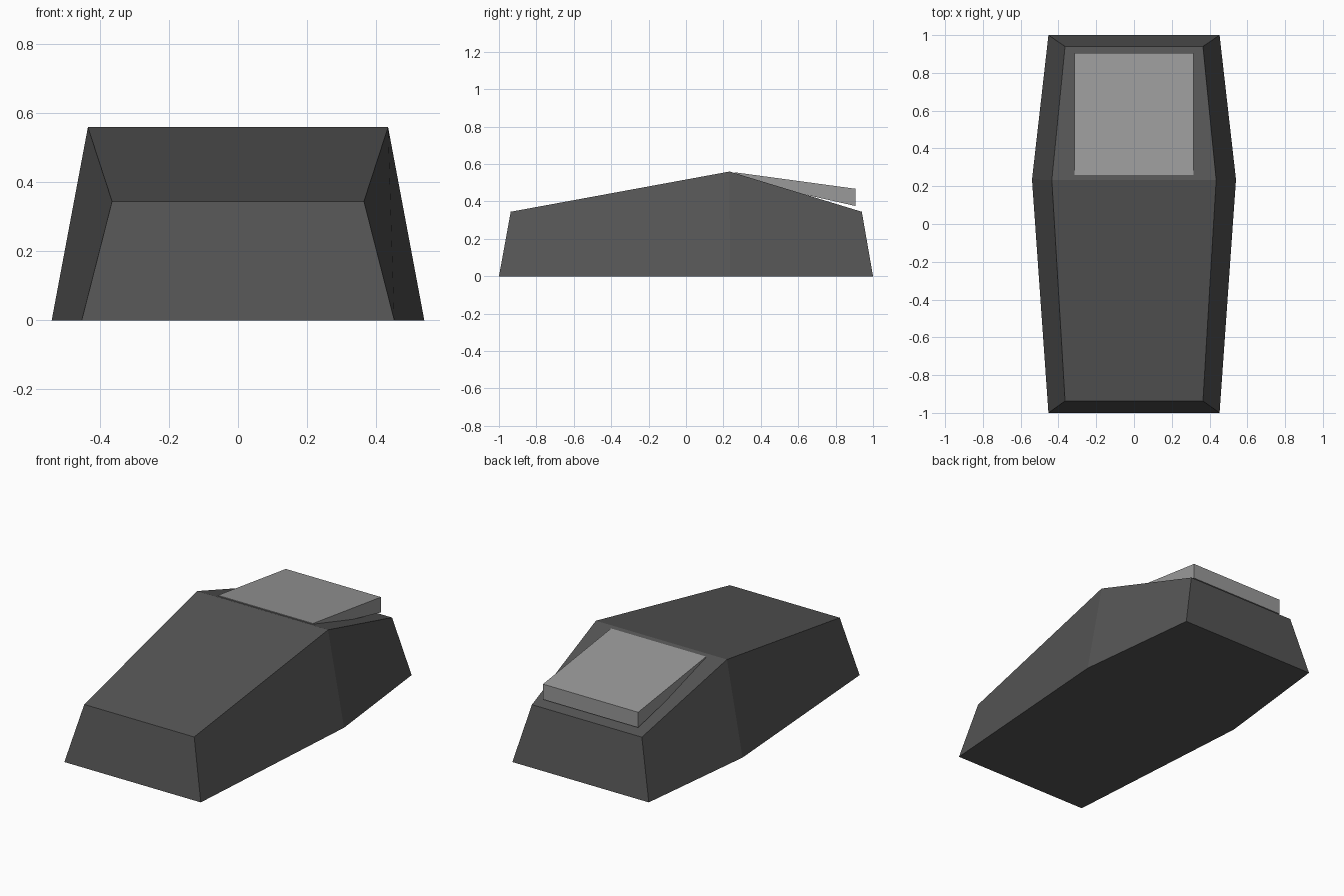
import bpy, bmesh

if "Cube" in bpy.data.objects:
    bpy.data.objects.remove(bpy.data.objects["Cube"])


def loft(name, sections, grey):
    """Skin quad cross-sections: (y_bottom, z_bottom, half_w_bottom, y_top, z_top, half_w_top)."""
    bm = bmesh.new()
    rings = []
    for yb, zb, wb, yt, zt, wt in sections:
        corners = [(-wb, yb, zb), (wb, yb, zb), (wt, yt, zt), (-wt, yt, zt)]
        rings.append([bm.verts.new(c) for c in corners])
    for a, b in zip(rings, rings[1:]):
        for i in range(4):
            j = (i + 1) % 4
            bm.faces.new((a[i], a[j], b[j], b[i]))
    bm.faces.new(rings[0])
    bm.faces.new(rings[-1])
    bmesh.ops.recalc_face_normals(bm, faces=bm.faces)
    mesh = bpy.data.meshes.new(name)
    bm.to_mesh(mesh)
    bm.free()
    obj = bpy.data.objects.new(name, mesh)
    bpy.context.collection.objects.link(obj)
    mat = bpy.data.materials.new(name + "_grey")
    mat.diffuse_color = (grey, grey, grey, 1)
    mat.use_nodes = True
    mat.node_tree.nodes["Principled BSDF"].inputs["Base Color"].default_value = mat.diffuse_color
    mesh.materials.append(mat)
    return obj


# Main housing: front end, widest ridge, back end
loft("housing", [
    (-1.0, 0, 0.453, -0.937, 0.345, 0.365),
    (0.235, 0, 0.54, 0.233, 0.56, 0.435),
    (1.0, 0, 0.453, 0.94, 0.345, 0.365),
], 0.09)

# Tapered lid plate sitting on the rear slope
loft("rear_plate", [
    (0.26, 0.522, 0.316, 0.26, 0.556, 0.316),
    (0.905, 0.376, 0.316, 0.905, 0.468, 0.316),
], 0.32)
